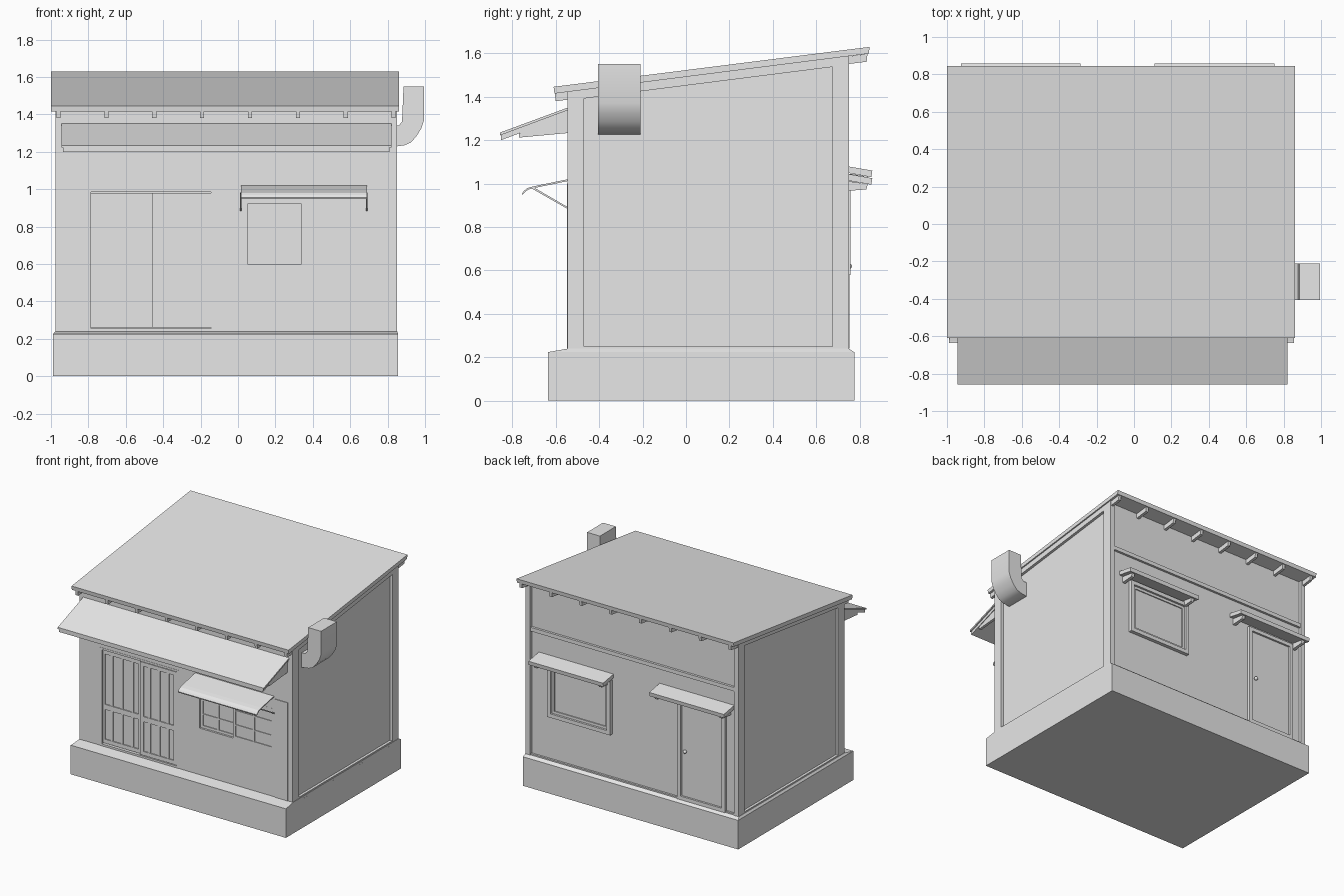
import bpy
import bmesh
from mathutils import Vector

if "Cube" in bpy.data.objects:
    bpy.data.objects.remove(bpy.data.objects["Cube"])

GREY = (0.8, 0.8, 0.8, 1)
mat = bpy.data.materials.new("plain grey")
mat.use_nodes = True
mat.diffuse_color = GREY
mat.node_tree.nodes["Principled BSDF"].inputs["Base Color"].default_value = GREY

X0, X1 = -0.975, 0.85      # outer faces of the corner posts
Y0, Y1 = -0.545, 0.75
FLOOR = 0.24


def under_roof(y):
    return 1.415 + 0.127 * (y + 0.605)


def finish(name, bm):
    bmesh.ops.recalc_face_normals(bm, faces=bm.faces)
    mesh = bpy.data.meshes.new(name)
    bm.to_mesh(mesh)
    bm.free()
    mesh.materials.append(mat)
    ob = bpy.data.objects.new(name, mesh)
    bpy.context.collection.objects.link(ob)
    return ob


def prism(name, outline, start, end, axis="x"):
    """Extrude an outline: (y, z) along x, or (x, z) along y."""
    bm = bmesh.new()
    place = (lambda p: (start, *p)) if axis == "x" else (lambda p: (p[0], start, p[1]))
    face = bm.faces.new([bm.verts.new(place(p)) for p in outline])
    side = bmesh.ops.extrude_face_region(bm, geom=[face])
    step = Vector((end - start, 0, 0) if axis == "x" else (0, end - start, 0))
    bmesh.ops.translate(bm, vec=step, verts=[g for g in side["geom"] if isinstance(g, bmesh.types.BMVert)])
    return finish(name, bm)


def box(name, x, y, z):
    return prism(name, [(y[0], z[0]), (y[1], z[0]), (y[1], z[1]), (y[0], z[1])], *x)


def roofed(name, x, y, z=FLOOR, drop=0):
    """Upright block whose top follows the roof slope."""
    return prism(name, [(y[0], z), (y[1], z), (y[1], under_roof(y[1]) - drop),
                        (y[0], under_roof(y[0]) - drop)], *x)


def frame(name, x, y, z, w):
    """Four bars around a rectangle in the xz plane."""
    for i in (0, 1):
        a = x[0] if i == 0 else x[1] - w
        box(name + "_jamb", (a, a + w), y, z)
        c = z[0] if i == 0 else z[1] - w
        box(name + "_rail", (x[0] + w, x[1] - w), y, (c, c + w))


# Plinth with a slightly sloped top
box("plinth", (-0.99, 0.855), (-0.635, 0.775), (0, 0.225))
bm = bmesh.new()
bmesh.ops.create_cube(bm, size=1)
for v in bm.verts:
    top = v.co.z > 0
    xs = (X0 - 0.003, X1 + 0.003) if top else (-0.99, 0.855)
    ys = (Y0, Y1) if top else (-0.635, 0.775)
    v.co = (xs[v.co.x > 0], ys[v.co.y > 0], FLOOR if top else 0.224)
finish("plinth_top", bm)

# Wall body with front openings cut in
walls = roofed("walls", (X0 + 0.02, X1 - 0.02), (Y0 + 0.002, Y1 - 0.02), 0.2)
for x, z in (((-0.8, -0.13), (FLOOR, 1.0)), ((0.05, 0.69), (0.6, 0.92))):
    cutter = box("opening_cutter", x, (Y0 - 0.1, Y0 + 0.035), z)
    cutter.hide_render = True
    mod = walls.modifiers.new("opening", "BOOLEAN")
    mod.operation = "DIFFERENCE"
    mod.object = cutter
    bpy.context.view_layer.objects.active = walls
    bpy.ops.object.modifier_apply(modifier=mod.name)
    bpy.data.objects.remove(cutter)

# Corner posts, side beams and sills
for sx in (X0, X1 - 0.04):
    roofed("front_post", (sx, sx + 0.04), (Y0, Y0 + 0.075))
    roofed("back_post", (sx, sx + 0.04), (Y1 - 0.075, Y1))
    a, b = Y0 + 0.075, Y1 - 0.075
    prism("side_top_beam", [(a, under_roof(a) - 0.04), (b, under_roof(b) - 0.04),
                            (b, under_roof(b)), (a, under_roof(a))], sx, sx + 0.04)
    box("side_sill", (sx, sx + 0.04), (a, b), (FLOOR, 0.25))
box("back_beam", (X0 + 0.04, X1 - 0.04), (0.72, 0.748), (1.2, 1.23))
box("back_sill", (X0 + 0.04, X1 - 0.04), (0.72, 0.745), (FLOOR, 0.25))

# Roof slab and rafters
def slope_strip(name, x, ya, yb, low, high):
    prism(name, [(ya, under_roof(ya) + low), (yb, under_roof(yb) + low),
                 (yb + 0.004 * (yb > 0), under_roof(yb) + high),
                 (ya - 0.004, under_roof(ya) + high)], *x)

slope_strip("roof", (-1.0, 0.86), -0.606, 0.842, 0, 0.031)
for i in range(8):
    x = -0.96 + i * 0.256
    slope_strip("rafter", (x - 0.011, x + 0.011), -0.6, 0.832, -0.036, 0)

# Long front awning in two layers with wedge brackets
prism("front_awning", [(-0.857, 1.222), (Y0, 1.338), (Y0, 1.35), (-0.857, 1.235)], -0.945, 0.82)
prism("front_awning_board", [(-0.853, 1.2), (Y0, 1.314), (Y0, 1.338), (-0.853, 1.224)], -0.935, 0.81)
for i in range(2):
    x = -0.93 + i * 1.715
    prism("awning_bracket", [(-0.77, 1.212), (Y0, 1.233), (Y0, 1.32), (-0.77, 1.23)], x, x + 0.02)

# Sliding front doors with lattice
for name, x0, x1, y in (("left_sliding_door", -0.8, -0.45, -0.53),
                        ("right_sliding_door", -0.46, -0.145, -0.542)):
    box(name, (x0, x1), (y + 0.008, y + 0.02), (0.27, 0.98))
    frame(name, (x0, x1), (y, y + 0.008), (0.26, 0.98), 0.03)
    box(name + "_mid_rail", (x0 + 0.03, x1 - 0.03), (y, y + 0.008), (0.52, 0.56))
    for i in range(1, 4):
        x = x0 + (x1 - x0) * i / 4
        box(name + "_bar", (x - 0.01, x + 0.01), (y + 0.002, y + 0.008), (0.29, 0.95))
frame("front_door_frame", (-0.8, -0.13), (-0.545, -0.515), (FLOOR, 1.0), 0.015)

# Front window: recessed left sash, flush right sash
for name, x0, x1, y in (("left_sash", 0.05, 0.35, -0.528), ("right_sash", 0.34, 0.69, -0.544)):
    box(name, (x0, x1), (y + 0.006, y + 0.014), (0.6, 0.92))
    frame(name, (x0, x1), (y, y + 0.006), (0.6, 0.92), 0.02)
    x = (x0 + x1) / 2
    box(name + "_upright", (x - 0.006, x + 0.006), (y + 0.001, y + 0.006), (0.62, 0.9))
    for z in (0.7, 0.81):
        box(name + "_crossbar", (x0 + 0.02, x1 - 0.02), (y + 0.001, y + 0.006), (z, z + 0.01))
box("front_wall_strip", (0.695, 0.81), (Y0 - 0.003, Y0 + 0.01), (FLOOR, 1.0))

# Thin window canopy with drooping lip and struts
line = [(Y0, 1.02), (-0.7, 0.988), (-0.73, 0.98), (-0.745, 0.968), (-0.755, 0.955)]
prism("window_canopy", line + [(y + 0.002, z - 0.008) for y, z in reversed(line)], 0.015, 0.69)
for x in (0.012, 0.685):
    prism("canopy_strut", [(-0.715, 0.98), (-0.7, 0.982), (Y0, 0.892), (Y0, 0.883)], x, x + 0.008)

# Back window and back door
box("back_window_pane", (0.14, 0.64), (0.72, 0.734), (0.6, 1.0))
frame("back_window_frame", (0.12, 0.66), (0.72, 0.758), (0.58, 1.0), 0.03)
frame("back_window_sash", (0.15, 0.63), (0.72, 0.742), (0.61, 0.97), 0.02)
box("back_door", (-0.83, -0.48), (0.72, 0.737), (0.25, 1.02))
frame("back_door_frame", (-0.86, -0.45), (0.72, 0.752), (FLOOR, 1.03), 0.028)
bpy.ops.mesh.primitive_uv_sphere_add(segments=12, ring_count=8, radius=0.014, location=(-0.515, 0.75, 0.62))
knob = bpy.context.object
knob.name = "door_knob"
knob.data.materials.append(mat)
bpy.ops.object.shade_smooth()

# Small back awnings with brackets
for name, x0, x1, z in (("window_hood", 0.11, 0.75, 1.045), ("door_hood", -0.925, -0.285, 1.08)):
    prism(name, [(0.72, z + 0.004), (0.858, z - 0.02), (0.854, z - 0.05), (0.72, z - 0.026)], x0, x1)
    for x in (x0 + 0.03, x1 - 0.055):
        prism(name + "_bracket", [(0.72, z - 0.03), (0.838, z - 0.047),
                                  (0.83, z - 0.072), (0.72, z - 0.08)], x, x + 0.025)

# Vent duct: out of the wall, round elbow, upright stack
duct = prism("vent_duct", [(0.82, 1.34), (0.858, 1.34), (0.877, 1.36), (0.885, 1.55), (0.995, 1.55),
                           (0.995, 1.37), (0.98, 1.325), (0.955, 1.285), (0.925, 1.25),
                           (0.89, 1.235), (0.82, 1.225)], -0.405, -0.21, "y")
bpy.ops.object.select_all(action="DESELECT")
duct.select_set(True)
bpy.context.view_layer.objects.active = duct
bpy.ops.object.shade_smooth_by_angle(angle=0.7)
